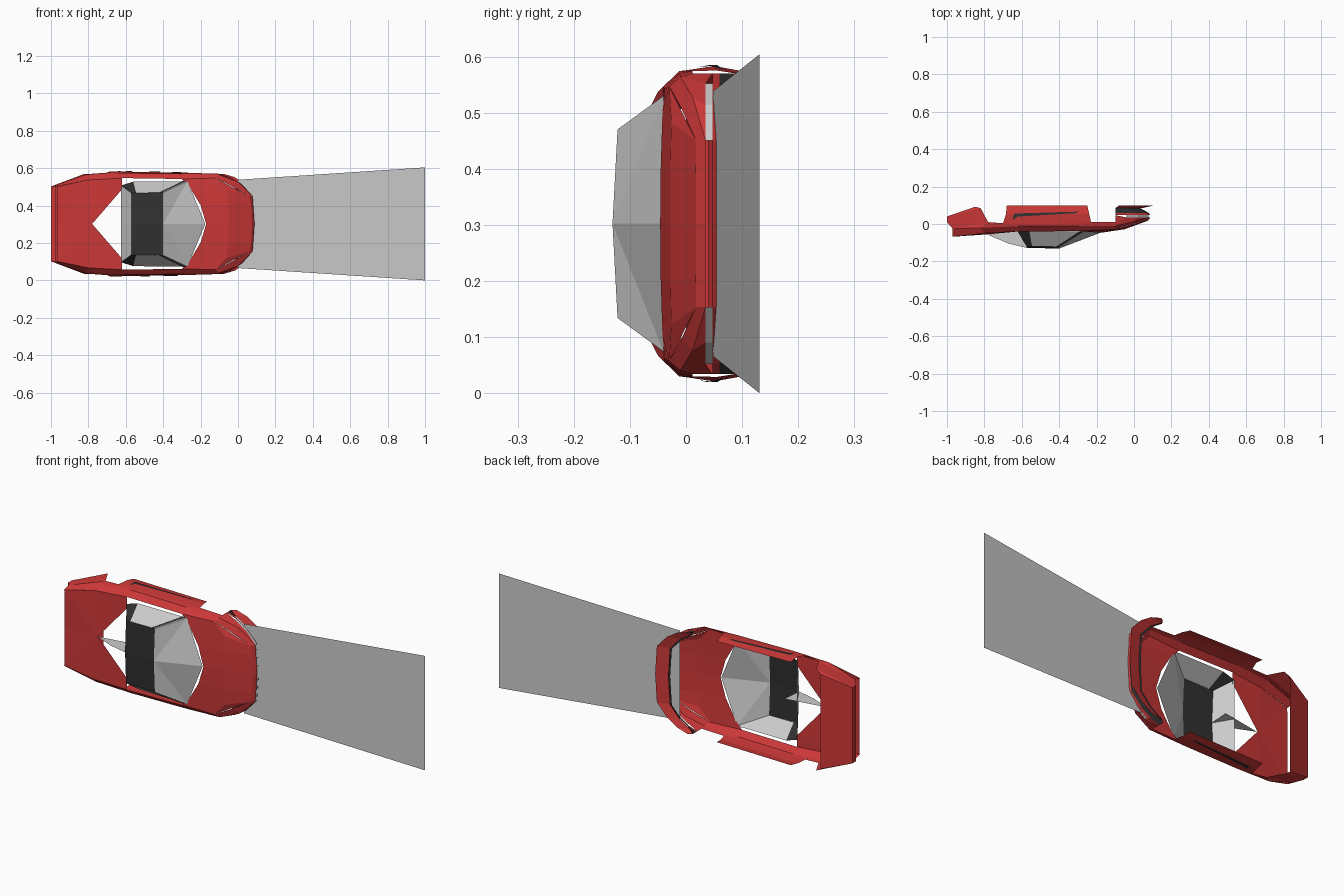
import bpy, bmesh

if "Cube" in bpy.data.objects:
    bpy.data.objects.remove(bpy.data.objects["Cube"])

MID = 0.302  # car lies on its side: roof faces -y, width runs along z


def material(name, rgb):
    m = bpy.data.materials.new(name)
    m.diffuse_color = (*rgb, 1)
    m.use_nodes = True
    m.node_tree.nodes["Principled BSDF"].inputs["Base Color"].default_value = m.diffuse_color
    return m


RED = material("red_paint", (0.62, 0.04, 0.04))
BLACK = material("black_trim", (0.03, 0.03, 0.03))


def part(name, verts, faces, mat=None, mirror=True):
    """Thin panel from (x, y, half-width) points, mirrored over the car's centre."""
    me = bpy.data.meshes.new(name)
    me.from_pydata(verts, [], faces)
    bm = bmesh.new()
    bm.from_mesh(me)
    bmesh.ops.remove_doubles(bm, verts=bm.verts, dist=0.0005)
    bmesh.ops.recalc_face_normals(bm, faces=bm.faces)
    bm.to_mesh(me)
    bm.free()
    ob = bpy.data.objects.new(name, me)
    bpy.context.collection.objects.link(ob)
    ob.location.z = MID
    if mat:
        me.materials.append(mat)
    if mirror:
        mod = ob.modifiers.new("mirror", 'MIRROR')
        mod.use_axis = (False, False, True)
    return ob


def loft(name, rails, mat=None):
    """Skin between rails that all have the same number of points."""
    n = len(rails[0])
    verts = [p for r in rails for p in r]
    faces = [(i * n + j, i * n + j + 1, (i + 1) * n + j + 1, (i + 1) * n + j)
             for i in range(len(rails) - 1) for j in range(n - 1)]
    return part(name, verts, faces, mat)


# hood
loft("hood", [
    [(-.17, -.046, 0), (-.20, -.045, .10), (-.26, -.042, .20), (-.30, -.038, .24)],
    [(-.05, -.028, 0), (-.05, -.028, .10), (-.06, -.026, .18), (-.12, -.030, .245)],
    [(.075, .018, 0), (.07, .018, .10), (.06, .018, .148), (.06, .018, .148)]], RED)

# nose strip that turns into the fender crease
crease = [(.088, .035, 0), (.078, .035, .148), (.00, .012, .225), (-.10, -.01, .262)]
loft("nose_strip", [
    [(.075, .018, 0), (.06, .018, .148), (-.04, -.008, .205), (-.12, -.030, .245)],
    crease], RED)

# front fender, headlight and bumper
lamp_top = [(.078, .035, .148), (.02, .035, .212), (-.04, .035, .25)]
loft("front_fender", [crease[1:], lamp_top], RED)
part("fender_corner", [crease[3], lamp_top[2], (-.10, .047, .268), (-.10, .012, .268)],
     [(0, 1, 2, 3)], RED)
loft("headlight", [lamp_top, [(x, .047, w) for x, y, w in lamp_top]])

plan = [(.088, 0), (.078, .148), (.02, .212), (-.04, .25), (-.10, .268)]


def bumper_rail(y, dx):
    return [(max(x + dx, -.10), y, w) for x, w in plan]


loft("front_bumper", [bumper_rail(.047, 0), bumper_rail(.060, -.01)], RED)
loft("front_intake", [bumper_rail(.060, -.01), bumper_rail(.085, -.055)], BLACK)
loft("front_splitter", [bumper_rail(.085, -.045), bumper_rail(.100, .022)], RED)

# body side from shoulder down to the wheel arches
loft("body_side", [
    [(-.97, -.068, .20), (-.80, -.050, .235), (-.62, -.040, .245),
     (-.30, -.038, .240), (-.12, -.030, .245)],
    [(-.97, -.025, .21), (-.82, -.020, .262), (-.62, -.012, .272),
     (-.30, -.012, .268), (-.10, -.010, .262)],
    [(-.985, .005, .20), (-.78, .010, .268), (-.70, .004, .274),
     (-.23, .012, .272), (-.10, .012, .268)]], RED)

# sill with dark slot
loft("side_skirt", [
    [(-.70, .004, .274), (-.23, .012, .272)],
    [(-.685, .050, .281), (-.24, .055, .273)],
    [(-.68, .100, .272), (-.25, .100, .266)]], RED)
part("sill_slot", [(-.65, .022, .279), (-.62, .040, .2825), (-.31, .058, .277),
                   (-.30, .066, .275), (-.64, .056, .2825)],
     [(0, 1, 2, 3, 4)], BLACK)

# rear quarter and valance
part("rear_quarter", [(-.97, -.025, .21), (-.82, -.02, .262), (-.78, .01, .268),
                      (-.82, .085, .268), (-.85, .092, .25), (-1, .04, .20),
                      (-1, .01, .20)],
     [(0, 1, 2), (0, 2, 3, 5, 6), (3, 4, 5)], RED)
loft("rear_valance", [[(x, y, 0), (x, y, w)] for x, y, w in
                      [(-.973, .0, .20), (-1, .012, .20), (-1, .04, .20),
                       (-.85, .092, .25)]], RED)

# rear deck with open V notch
part("rear_deck", [(-.967, -.066, 0), (-.967, -.068, .20), (-.80, -.05, .235),
                   (-.62, -.04, .245), (-.62, -.04, .185), (-.78, -.055, 0)],
     [(0, 1, 5), (1, 2, 5), (2, 4, 5), (2, 3, 4)], RED)

# cabin: roof, glass, pillars and centre fin
roof_f, roof_r = (-.40, -.122, .168), (-.57, -.120, .165)
base_f, base_r = (-.27, -.040, .228), (-.625, -.035, .205)
mid_f, mid_r = (-.40, -.131, 0), (-.57, -.128, 0)
part("roof", [mid_f, roof_f, roof_r, mid_r], [(0, 1, 2, 3)], BLACK)
part("windshield", [mid_f, roof_f, base_f, (-.175, -.045, 0)], [(0, 1, 2), (0, 2, 3)])
part("side_window", [roof_f, base_f, (-.56, -.036, .226), (-.545, -.12, .166)],
     [(0, 1, 2, 3)])
part("rear_window", [mid_r, roof_r, base_r, (-.625, -.035, 0)], [(0, 1, 2, 3)])
part("rear_pillar", [roof_r, (-.545, -.12, .166), (-.56, -.036, .226), base_r],
     [(0, 1, 2, 3)], BLACK)
part("front_pillar", [(-.405, -.124, .169), (-.275, -.042, .230),
                      (-.295, -.042, .230), (-.42, -.124, .169)],
     [(0, 1, 2, 3)], BLACK)
part("rear_fin", [(-.57, -.128, 0), (-.56, -.02, 0), (-.78, -.058, 0),
                  (-.67, -.105, 0)], [(0, 1, 2, 3)], mirror=False)

# light beam sheet
part("headlight_beam", [(0, .048, -.236), (0, .048, .236), (1, .131, .302),
                        (1, .131, -.302)], [(0, 1, 2, 3)], mirror=False)
